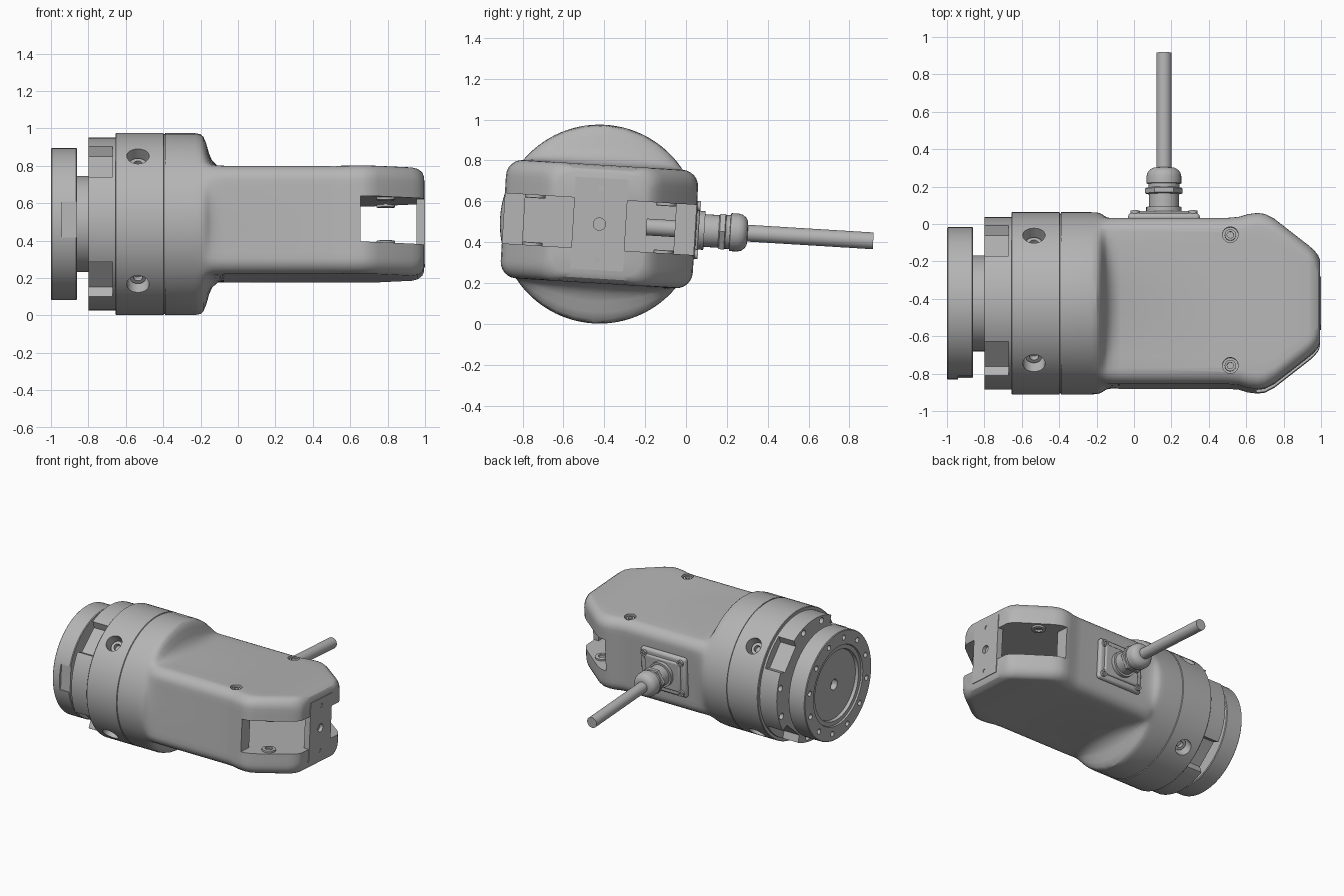
import bpy, bmesh
from math import sin, cos, pi, radians, hypot
from mathutils import Matrix, Vector

if "Cube" in bpy.data.objects:
    bpy.data.objects.remove(bpy.data.objects["Cube"], do_unlink=True)

GREY = (0.46, 0.46, 0.46, 1)
mat = bpy.data.materials.new("machined grey")
mat.use_nodes = True
mat.diffuse_color = GREY
mat.node_tree.nodes["Principled BSDF"].inputs["Base Color"].default_value = GREY

# Whole assembly is modelled around the x axis, then rolled slightly and lifted
PLACE = Matrix.Translation((0, -0.424, 0.488)) @ Matrix.Rotation(radians(-3.5), 4, 'X')
ALONG_Y = Matrix.Rotation(pi / 2, 4, 'Z')
ALONG_Z = Matrix.Rotation(-pi / 2, 4, 'Y')


def shift(x, y, z):
    return Matrix.Translation((x, y, z))


def loft(name, rings, frame=Matrix()):
    """Skin a list of equal-length point rings and cap both ends."""
    bm = bmesh.new()
    rows = [[bm.verts.new(frame @ Vector(p)) for p in ring] for ring in rings]
    n = len(rows[0])
    for a, b in zip(rows, rows[1:]):
        for i in range(n):
            bm.faces.new((a[i], a[(i + 1) % n], b[(i + 1) % n], b[i]))
    bm.faces.new(rows[0])
    bm.faces.new(rows[-1])
    bmesh.ops.recalc_face_normals(bm, faces=bm.faces)
    mesh = bpy.data.meshes.new(name)
    bm.to_mesh(mesh)
    bm.free()
    mesh.materials.append(mat)
    ob = bpy.data.objects.new(name, mesh)
    bpy.context.collection.objects.link(ob)
    ob.matrix_world = PLACE
    return ob


def lathe(name, profile, frame=Matrix(), sides=64):
    """Turn (position, radius) pairs around the x axis."""
    return loft(name, [[(x, r * cos(2 * pi * i / sides), r * sin(2 * pi * i / sides))
                        for i in range(sides)] for x, r in profile], frame)


def rod(name, r, a, b, frame=Matrix(), sides=32):
    return lathe(name, [(a, r), (b, r)], frame, sides)


def box(name, x, y, z, bevel=0):
    ob = loft(name, [[(px, y[0], z[0]), (px, y[1], z[0]), (px, y[1], z[1]), (px, y[0], z[1])]
                     for px in x])
    if bevel:
        m = ob.modifiers.new("round", 'BEVEL')
        m.width, m.segments = bevel, 3
    return ob


def cut(target, *cutters):
    for c in cutters:
        bpy.context.view_layer.objects.active = target
        m = target.modifiers.new("cut", 'BOOLEAN')
        m.operation, m.solver, m.object = 'DIFFERENCE', 'EXACT', c
        bpy.ops.object.modifier_apply(modifier=m.name)
        bpy.data.objects.remove(c, do_unlink=True)


def section(x, hy, hz, r, t):
    """Rounded rectangle at x; t blends it towards the housing circle."""
    pts = []
    corners = [(1, 1, 0), (-1, 1, 90), (-1, -1, 180), (1, -1, 270)]
    for sy, sz, start in corners:
        arc = [radians(start + 15 * k) for k in range(7)]
        pts.append([(sy * (hy - r) + r * cos(a), sz * (hz - r) + r * sin(a)) for a in arc])
    ring = []
    for i, arc in enumerate(pts):
        end, nxt = arc[-1], pts[(i + 1) % 4][0]
        ring += arc + [(end[0] + (nxt[0] - end[0]) * k / 12, end[1] + (nxt[1] - end[1]) * k / 12)
                       for k in range(1, 12)]
    R = 0.487
    out = []
    for y, z in ring:
        d = R / hypot(y, z)
        out.append((x, y + (y * d - y) * t, z + (z * d - z) * t))
    return out


# Main housing: round collar flowing into a flat box with a chamfered nose
HY, HZ = 0.445, 0.29
shoulder = [(-0.39, 1), (-0.23, 1), (-0.2, 0.97), (-0.185, 0.9), (-0.17, 0.72),
            (-0.155, 0.45), (-0.14, 0.26), (-0.11, 0.1), (-0.07, 0)]
rings = [section(x, HY, HZ, 0.08, t) for x, t in shoulder]
nose = [(0.5, HY, HZ), (0.56, 0.45, HZ), (0.61, 0.465, HZ), (0.66, 0.471, HZ), (0.7, 0.466, HZ),
        (0.75, 0.44, HZ), (0.93, 0.3, HZ), (0.96, 0.275, 0.284), (0.985, 0.245, 0.267),
        (0.995, 0.22, 0.245)]
rings += [section(x, hy, hz, 0.08, 0) for x, hy, hz in nose]
housing = loft("housing", rings)
SLOT = (-0.123, 0.123)
cut(housing,
    box("cavity", (-0.1, 0.7), (-0.37, 0.37), SLOT),
    box("slot", (0.655, 1.2), (-0.6, 0.6), SLOT))
for y in (-0.35, 0.35):
    cut(housing, rod("counterbore", 0.042, 0.255, 0.4, shift(0.515, y, 0) @ ALONG_Z))

# Cover screws and bosses inside the slot
for side, y in (("right", -0.35), ("left", 0.35)):
    f = shift(0.515, y, 0) @ ALONG_Z
    lathe("cover_screw_" + side, [(0.24, 0.03), (0.28, 0.03), (0.28, 0.017), (0.262, 0.017)], f, 24)
    for level, s in (("lower", -1), ("upper", 1)):
        f = shift(0.79, y * 0.92, 0) @ ALONG_Z
        lathe(f"slot_boss_{level}_{side}", [(s * 0.13, 0.05), (s * 0.11, 0.05), (s * 0.108, 0.045),
                                            (s * 0.108, 0.027), (s * 0.122, 0.027)], f, 24)

# Plate bridging the fork tips
tip = box("end_plate", (0.955, 1.0), (-0.13, 0.13), (-0.225, 0.225))
for z, r in ((-0.17, 0.015), (0, 0.03), (0.17, 0.015)):
    cut(tip, rod("hole", r, 0.975, 1.1, shift(0, 0, z), 24))

# Collar ring with four deep radial screw pockets
collar = lathe("collar_ring", [(-0.655, 0.483), (-0.651, 0.487), (-0.399, 0.487), (-0.396, 0.481),
                               (-0.388, 0.481)], sides=96)
for k in range(4):
    f = shift(-0.535, 0, 0) @ Matrix.Rotation(radians(45 + 90 * k), 4, 'X') @ ALONG_Y
    cut(collar, rod("pocket", 0.06, 0.38, 0.6, f))
    lathe(f"collar_screw_{k + 1}", [(0.37, 0.045), (0.43, 0.045), (0.43, 0.024), (0.4, 0.024)], f, 24)

# Lugged hub with notches on the diagonals, drilled along the rim
hub = rod("lug_hub", 0.462, -0.8, -0.65, sides=96)
for k in range(4):
    turn = Matrix.Rotation(radians(45 + 90 * k), 4, 'X')
    ring = [(0.395, -0.1), (0.395, 0.1), (0.55, 0.17), (0.55, -0.17)]
    cut(hub, loft("notch", [[(x, y, z) for y, z in ring] for x in (-0.9, -0.67)], turn))
for k in range(12):
    a = radians(30 * k + 15)
    if k % 3 != 1:
        cut(hub, rod("hole", 0.024, -0.9, -0.74, shift(0, 0.425 * cos(a), 0.425 * sin(a)), 16))

# Neck and output flange with recessed face and bolt circle
rod("neck", 0.257, -0.9, -0.78, sides=64)
flange = lathe("output_flange", [(-0.86, 0.402), (-0.865, 0.407), (-0.995, 0.407), (-1.0, 0.402),
                                 (-1.0, 0.3), (-0.988, 0.296), (-0.988, 0.265), (-0.965, 0.26),
                                 (-0.965, 0.04), (-0.92, 0.04)], sides=96)
for k in range(12):
    a = radians(30 * k + 15)
    cut(flange, rod("hole", 0.02, -1.1, -0.95, shift(0, 0.352 * cos(a), 0.352 * sin(a)), 16))
cut(flange, box("flat", (-0.94, -0.8), (-0.5, -0.388), (-0.097, 0.097)))

# Cable entry plate, its screws, the gland and the cable
CX = 0.16
box("entry_plate", (CX - 0.192, CX + 0.192), (0.43, 0.475), (-0.155, 0.155), 0.02)
box("entry_pad", (CX - 0.15, CX + 0.15), (0.46, 0.488), (-0.115, 0.115), 0.012)
for x in (-0.155, 0.155):
    for z in (-0.118, 0.118):
        lathe("entry_screw", [(0.46, 0.024), (0.49, 0.024), (0.49, 0.012), (0.48, 0.012)],
              shift(CX + x, 0, z) @ ALONG_Y, 20)
gland = shift(CX, 0, 0) @ ALONG_Y
lathe("gland_base", [(0.47, 0.095), (0.515, 0.095), (0.515, 0.08), (0.6, 0.08)], gland, 32)
lathe("gland_nut", [(0.585, 0.092), (0.59, 0.1), (0.615, 0.1), (0.62, 0.092)], gland, 6)
lathe("gland_cap", [(0.61, 0.083), (0.64, 0.083), (0.642, 0.093), (0.68, 0.093), (0.7, 0.088),
                    (0.715, 0.076), (0.725, 0.06), (0.727, 0.042)], gland, 32)
rod("cable", 0.041, 0.23, 1.343, gland)

# Smooth curved surfaces, keep machined edges crisp
bpy.ops.object.select_all(action='DESELECT')
for ob in bpy.context.collection.objects:
    if ob.type == 'MESH' and ob.data.materials and ob.data.materials[0] == mat:
        ob.select_set(True)
        bpy.context.view_layer.objects.active = ob
bpy.ops.object.shade_smooth_by_angle(angle=radians(30))
